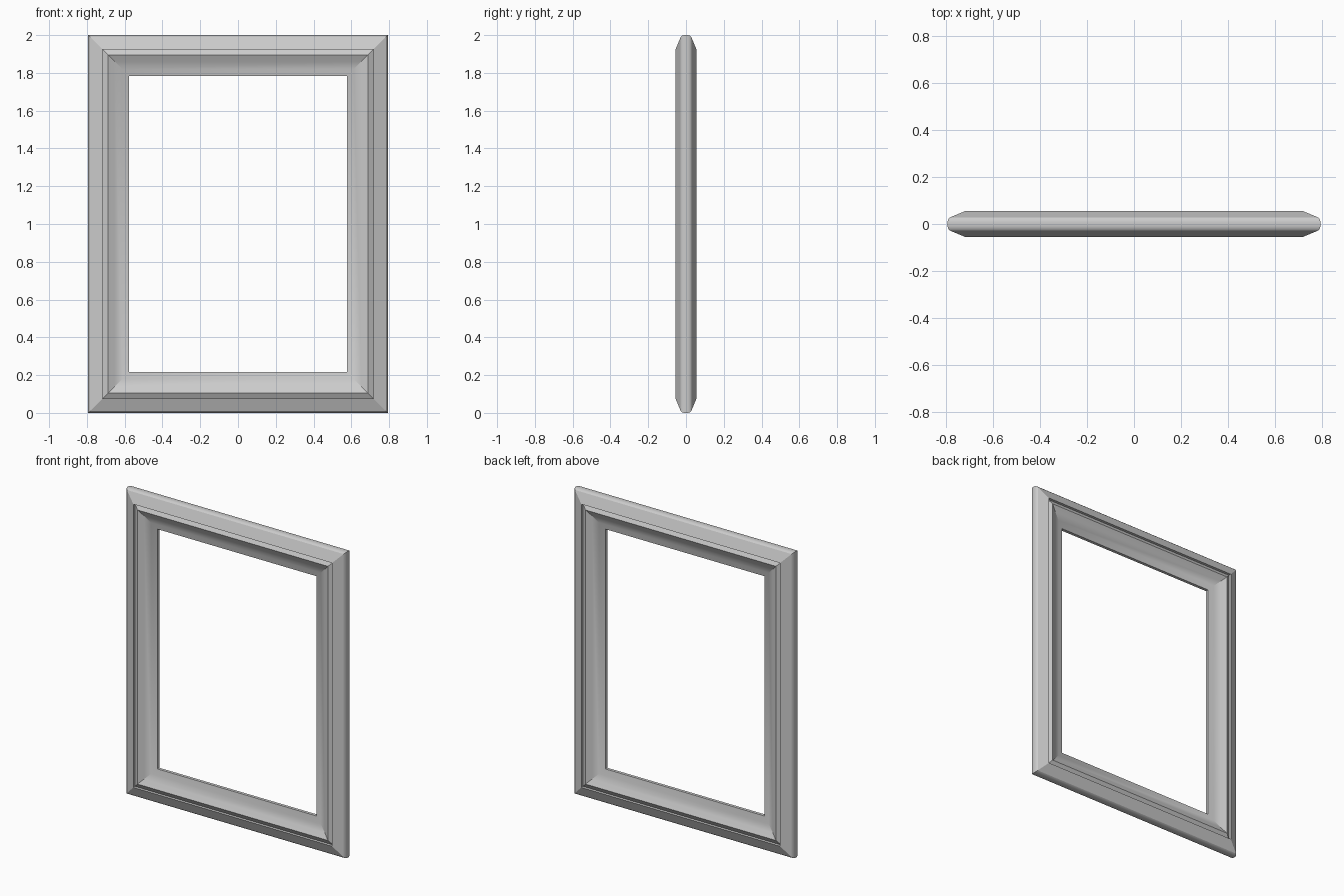
import bpy
import bmesh

cube = bpy.data.objects.get("Cube")
if cube:
    bpy.data.objects.remove(cube)

HALF_W, HEIGHT = 0.793, 2.0

# Moulding section: (distance in from the outer edge, half depth)
front_half = [
    (0.0, 0.010), (0.003, 0.020), (0.010, 0.028),     # rounded rim
    (0.075, 0.055), (0.0755, 0.038),                  # outer slope and groove
    (0.105, 0.055),                                   # bead slope
    (0.140, 0.0375), (0.180, 0.0215), (0.217, 0.010), # shallow cove to opening
]
section = [(d, -y) for d, y in front_half] + [(d, y) for d, y in reversed(front_half)]


def corner_ring(bm, inset, y):
    """Four mitred corners of one line of the moulding."""
    x, low, high = HALF_W - inset, inset, HEIGHT - inset
    return [bm.verts.new((sx, y, z))
            for sx, z in ((-x, low), (x, low), (x, high), (-x, high))]


# Sweep the section around the rectangle
bm = bmesh.new()
rings = [corner_ring(bm, d, y) for d, y in section]
for i, ring in enumerate(rings):
    following = rings[(i + 1) % len(rings)]
    for k in range(4):
        n = (k + 1) % 4
        bm.faces.new((ring[k], ring[n], following[n], following[k]))
bmesh.ops.recalc_face_normals(bm, faces=bm.faces)

mesh = bpy.data.meshes.new("picture_frame")
bm.to_mesh(mesh)
bm.free()
frame = bpy.data.objects.new("picture_frame", mesh)
bpy.context.collection.objects.link(frame)

# Plain grey finish
grey = bpy.data.materials.new("plain_grey")
grey.use_nodes = True
colour = (0.6, 0.6, 0.6, 1.0)
grey.diffuse_color = colour
grey.node_tree.nodes["Principled BSDF"].inputs["Base Color"].default_value = colour
mesh.materials.append(grey)

# Smooth the rim and cove, keep mitres and steps crisp
bpy.ops.object.select_all(action="DESELECT")
frame.select_set(True)
bpy.context.view_layer.objects.active = frame
bpy.ops.object.shade_smooth_by_angle(angle=0.44)
